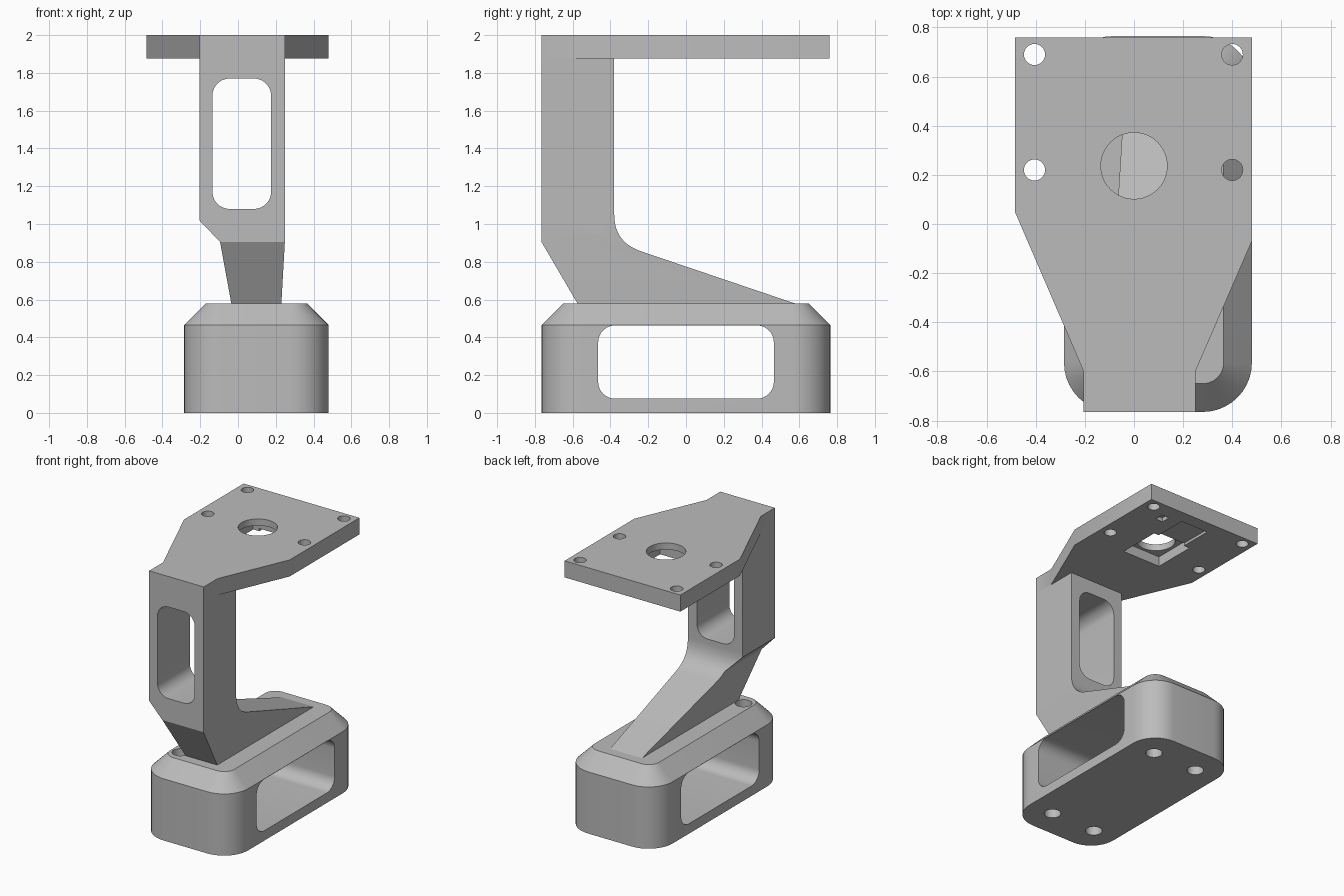
import bpy, bmesh, math
from mathutils import Vector

cube = bpy.data.objects.get("Cube")
if cube:
    bpy.data.objects.remove(cube, do_unlink=True)

grey = bpy.data.materials.new("plain grey")
grey.use_nodes = True
tone = (0.5, 0.5, 0.5, 1)
grey.diffuse_color = tone
grey.node_tree.nodes["Principled BSDF"].inputs["Base Color"].default_value = tone

# How a flat (a, b) point at depth d lies in space, per extrusion axis
PLACE = {
    "x": lambda a, b, d: (d, a, b),
    "y": lambda a, b, d: (a, d, b),
    "z": lambda a, b, d: (a, b, d),
}


def loft(name, axis, rings):
    """Solid through matching outlines, given as (depth, points) pairs."""
    bm = bmesh.new()
    loops = [[bm.verts.new(PLACE[axis](a, b, d)) for a, b in pts] for d, pts in rings]
    n = len(loops[0])
    for low, high in zip(loops, loops[1:]):
        for i in range(n):
            j = (i + 1) % n
            bm.faces.new((low[i], low[j], high[j], high[i]))
    bm.faces.new(loops[0][::-1])
    bm.faces.new(loops[-1])
    bmesh.ops.recalc_face_normals(bm, faces=bm.faces)
    mesh = bpy.data.meshes.new(name)
    bm.to_mesh(mesh)
    bm.free()
    mesh.materials.append(grey)
    obj = bpy.data.objects.new(name, mesh)
    bpy.context.collection.objects.link(obj)
    return obj


def prism(name, axis, pts, start, end):
    return loft(name, axis, [(start, pts), (end, pts)])


def circle(cx, cy, r, n=32):
    return [(cx + r * math.cos(math.tau * i / n), cy + r * math.sin(math.tau * i / n))
            for i in range(n)]


def rounded(a0, a1, b0, b1, r, steps=10):
    """Rectangle outline with round corners."""
    corners = [(a1 - r, b1 - r), (a0 + r, b1 - r), (a0 + r, b0 + r), (a1 - r, b0 + r)]
    pts = []
    for k, (ca, cb) in enumerate(corners):
        for i in range(steps + 1):
            t = (k + i / steps) * math.pi / 2
            pts.append((ca + r * math.cos(t), cb + r * math.sin(t)))
    return pts


def rect(a0, a1, b0, b1):
    return [(a0, b0), (a1, b0), (a1, b1), (a0, b1)]


def bend(p, corner, q, steps=12):
    """Smooth curve from p to q, tangent to both legs of a corner."""
    p, c, q = Vector(p), Vector(corner), Vector(q)
    return [tuple(p.lerp(c, i / steps).lerp(c.lerp(q, i / steps), i / steps))
            for i in range(steps + 1)]


def carve(obj, tools, operation="DIFFERENCE"):
    """Apply one boolean per tool, then discard the tools."""
    for tool in tools:
        tool.hide_render = True
        mod = obj.modifiers.new("cut", "BOOLEAN")
        mod.operation, mod.solver, mod.object = operation, "EXACT", tool
    graph = bpy.context.evaluated_depsgraph_get()
    mesh = bpy.data.meshes.new_from_object(obj.evaluated_get(graph))
    obj.modifiers.clear()
    obj.data = mesh
    for tool in tools:
        bpy.data.objects.remove(tool, do_unlink=True)


def finish(obj):
    obj.data.shade_smooth()
    obj.data.set_sharp_from_angle(angle=math.radians(25))


# Base block: rounded box with a chamfered top
X0, X1, Y, SHOULDER, TOP, CH = -0.285, 0.48, 0.765, 0.465, 0.58, 0.115
outline = rounded(X0, X1, -Y, Y, 0.2)
inner = rounded(X0 + CH, X1 - CH, -Y + CH, Y - CH, 0.085)
base = loft("base_block", "z", [(0, outline), (SHOULDER, outline), (TOP, inner)])

# Side window and screw holes of the base; one hole runs to the top
cuts = [prism("base_window", "x", rounded(-0.465, 0.465, 0.075, 0.463, 0.09), -1, 1)]
for x in (-0.095, 0.28):
    for y in (-0.55, 0.55):
        depth = 0.7 if x < 0 and y < 0 else 0.3
        cuts.append(prism("screw_hole", "z", circle(x, y, 0.058), -0.1, depth))
carve(base, cuts)
finish(base)

# Arm: side profile trimmed by the front profile
PLATE_Z = 1.875
side = [(-0.765, PLATE_Z), (-0.765, 0.905), (-0.575, TOP), (0.575, TOP)]
side += bend((-0.24, 0.856), (-0.38, 0.904), (-0.38, 1.05)) + [(-0.38, PLATE_Z)]
front = [(-0.205, 2.1), (-0.205, 1.02), (-0.095, 0.905), (-0.03, 0.55),
         (0.228, 0.55), (0.248, 0.905), (0.25, 1.02), (0.25, 2.1)]
arm = prism("arm", "x", side, -0.5, 0.5)
carve(arm, [prism("arm_trim", "y", front, -1, 1)], "INTERSECT")
carve(arm, [prism("arm_window", "y", rounded(-0.135, 0.175, 1.08, 1.77, 0.09), -1, 0)])
finish(arm)

# Top plate: tapers forward onto the arm
shape = [(-0.205, -0.765), (0.25, -0.765), (0.25, -0.6), (0.48, -0.07),
         (0.48, 0.76), (-0.485, 0.76), (-0.485, 0.05), (-0.205, -0.6)]
plate = prism("top_plate", "z", shape, PLATE_Z, 2)
cuts = [prism("centre_hole", "z", circle(0, 0.237, 0.135, 48), 1.8, 2.1)]
for x in (-0.405, 0.4):
    for y in (0.22, 0.69):
        cuts.append(prism("mount_hole", "z", circle(x, y, 0.043), 1.8, 2.1))

# Pockets in the underside of the plate
for box, depth in ((rect(-0.16, 0.16, 0.08, 0.41), 0.075),
                   (rect(-0.11, 0.12, 0.38, 0.66), 0.02),
                   (rect(0.22, 0.28, 0.57, 0.64), 0.03)):
    cuts.append(prism("pocket", "z", box, 1.8, PLATE_Z + depth))
carve(plate, cuts)
finish(plate)
